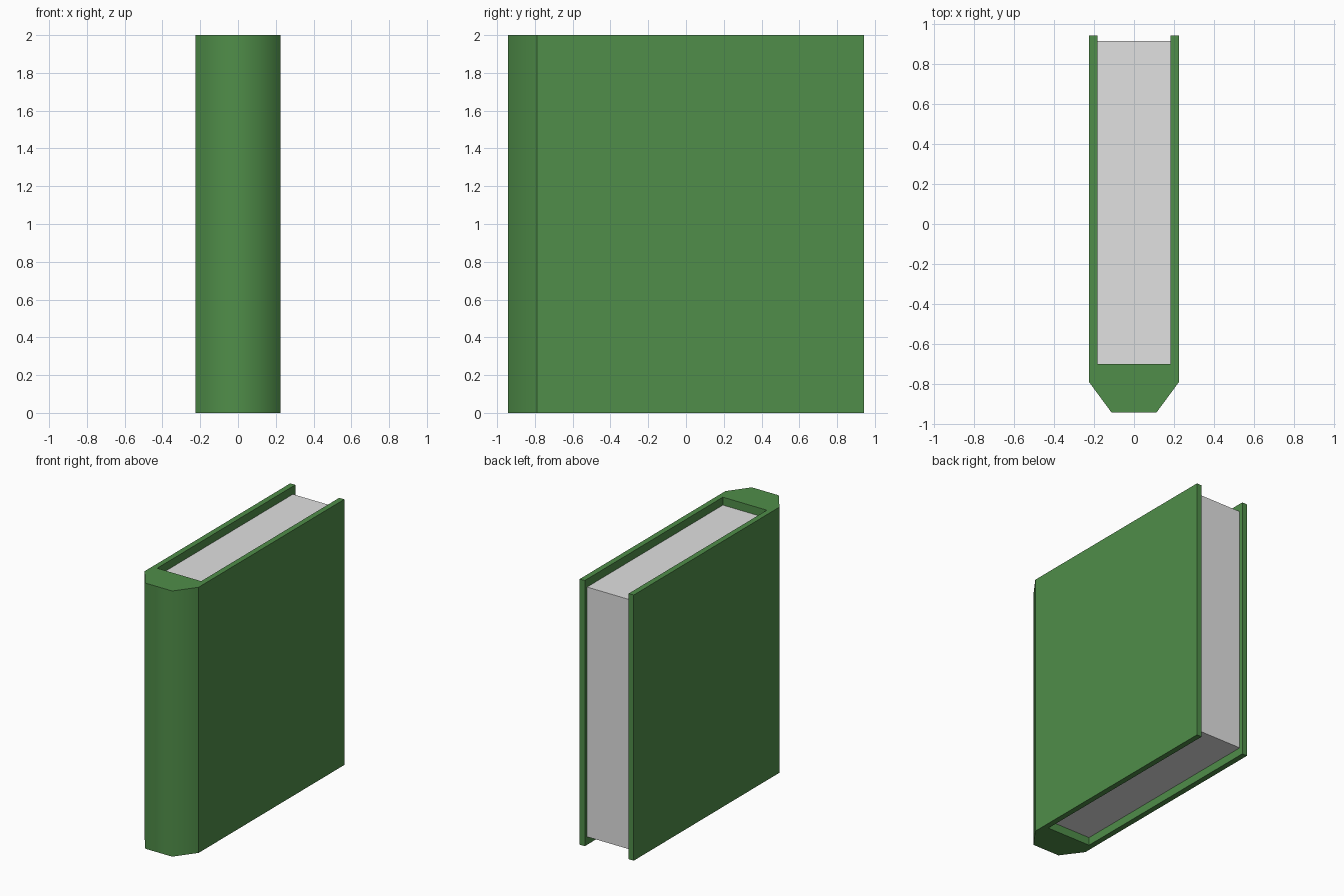
import bpy, bmesh

if "Cube" in bpy.data.objects:
    bpy.data.objects.remove(bpy.data.objects["Cube"])


def material(name, rgb):
    m = bpy.data.materials.new(name)
    m.diffuse_color = (*rgb, 1.0)
    m.use_nodes = True
    m.node_tree.nodes["Principled BSDF"].inputs["Base Color"].default_value = m.diffuse_color
    return m


def prism(name, outline, z0, z1, mat):
    """Extrude a counter-clockwise xy outline from z0 to z1."""
    bm = bmesh.new()
    face = bm.faces.new([bm.verts.new((x, y, z0)) for x, y in outline])
    ext = bmesh.ops.extrude_face_region(bm, geom=[face])
    for v in ext["geom"]:
        if isinstance(v, bmesh.types.BMVert):
            v.co.z = z1
    if not face.is_valid or not any(
            f.calc_center_median().z < z0 + 1e-4 for f in bm.faces):
        # close the underside if the extrusion removed it
        low = [v for v in bm.verts if v.co.z < z0 + 1e-4]
        bm.faces.new(low)
    bmesh.ops.recalc_face_normals(bm, faces=bm.faces)
    me = bpy.data.meshes.new(name)
    bm.to_mesh(me)
    bm.free()
    me.materials.append(mat)
    ob = bpy.data.objects.new(name, me)
    bpy.context.collection.objects.link(ob)
    return ob


green = material("cover green", (0.08, 0.27, 0.067))
paper = material("paper grey", (0.75, 0.75, 0.75))

W, IN, BACK, SPINE = 0.225, 0.183, 0.943, -0.70

# Cover: two boards joined by a bevelled spine, one mirrored profile
half = [(0.112, -0.943), (W, -0.79), (W, BACK), (IN, BACK), (IN, SPINE)]
outline = half + [(-x, y) for x, y in reversed(half)]
cover = prism("cover", outline, 0.0, 2.0, green)

# Spine is shaded round, everything else is flat and sharp
me = cover.data
spine = {p.index for p in me.polygons
         if p.center.y < -0.8 and abs(p.normal.z) < 0.5}
for p in me.polygons:
    p.use_smooth = p.index in spine
users = {}
for p in me.polygons:
    for key in p.edge_keys:
        users.setdefault(key, set()).add(p.index)
for e in me.edges:
    e.use_edge_sharp = not users[tuple(sorted(e.vertices))] <= spine

# Page block, recessed between the boards
pages = [(-IN, SPINE), (IN, SPINE), (IN, 0.915), (-IN, 0.915)]
prism("pages", pages, 0.06, 1.94, paper)
